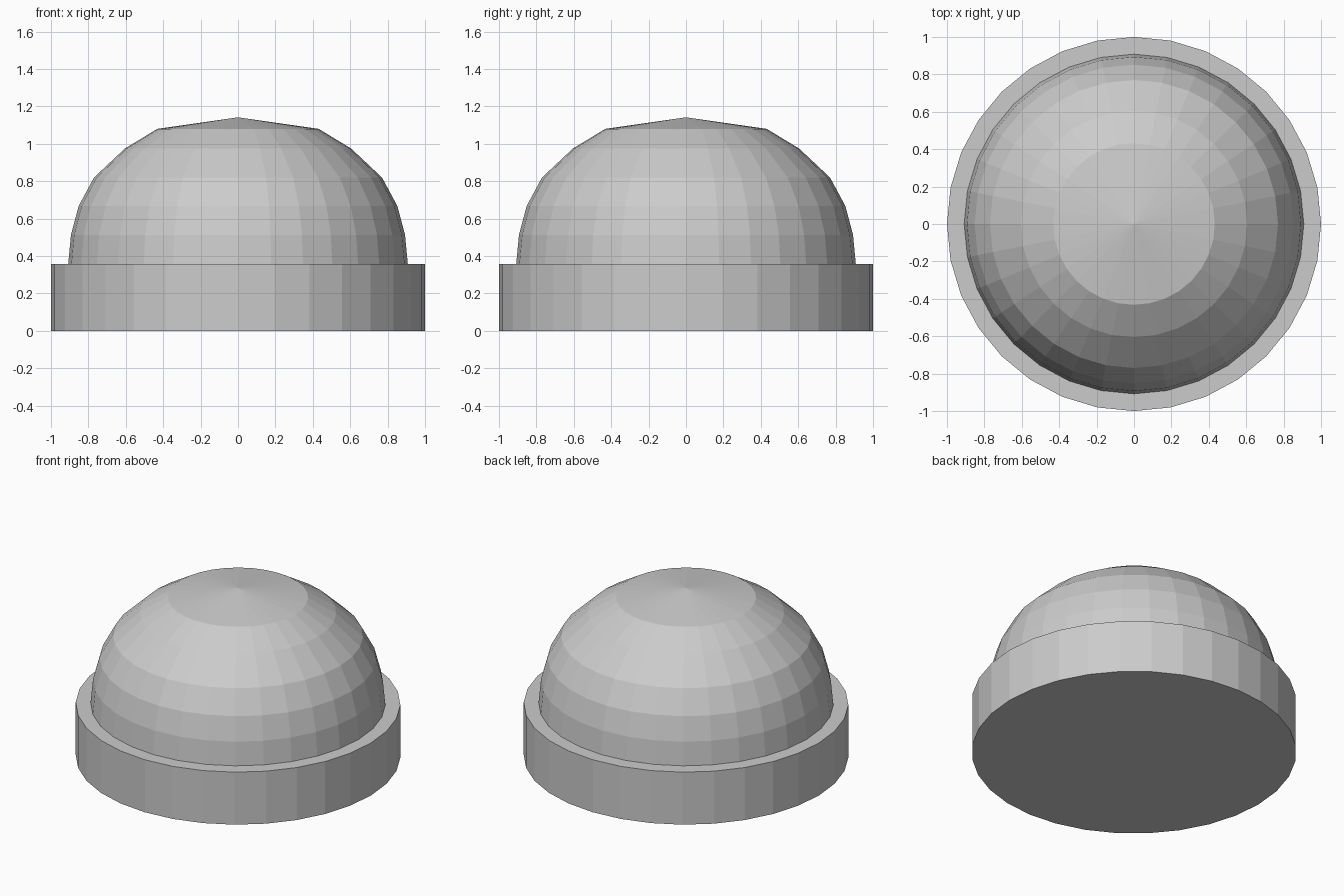
import bpy, bmesh
from math import cos, sin, tau

if "Cube" in bpy.data.objects:
    bpy.data.objects.remove(bpy.data.objects["Cube"])

SIDES = 32


def lathe(name, profile):
    """Revolve (radius, z) points around z; zero radius makes a pole."""
    bm = bmesh.new()
    rings = []
    for r, z in profile:
        if r == 0:
            rings.append([bm.verts.new((0, 0, z))] * SIDES)
        else:
            rings.append([bm.verts.new((r * cos(tau * i / SIDES), r * sin(tau * i / SIDES), z))
                          for i in range(SIDES)])
    for low, high in zip(rings, rings[1:]):
        for i in range(SIDES):
            j = (i + 1) % SIDES
            quad = [low[i], low[j], high[j], high[i]]
            bm.faces.new(list(dict.fromkeys(quad)))
    # close any open end with a flat cap
    for ring, (r, z) in ((rings[0][::-1], profile[0]), (rings[-1], profile[-1])):
        if r > 0:
            bm.faces.new(ring)
    bmesh.ops.recalc_face_normals(bm, faces=bm.faces)
    mesh = bpy.data.meshes.new(name)
    bm.to_mesh(mesh)
    bm.free()
    obj = bpy.data.objects.new(name, mesh)
    bpy.context.collection.objects.link(obj)
    return obj


# Round base collar
lathe("base", [(1.0, 0.0), (1.0, 0.357)])

# Faceted dome with a shallow conical cap
lathe("dome", [(0.908, 0.357), (0.893, 0.514), (0.852, 0.668), (0.77, 0.82),
               (0.605, 0.975), (0.432, 1.08), (0, 1.142)])
